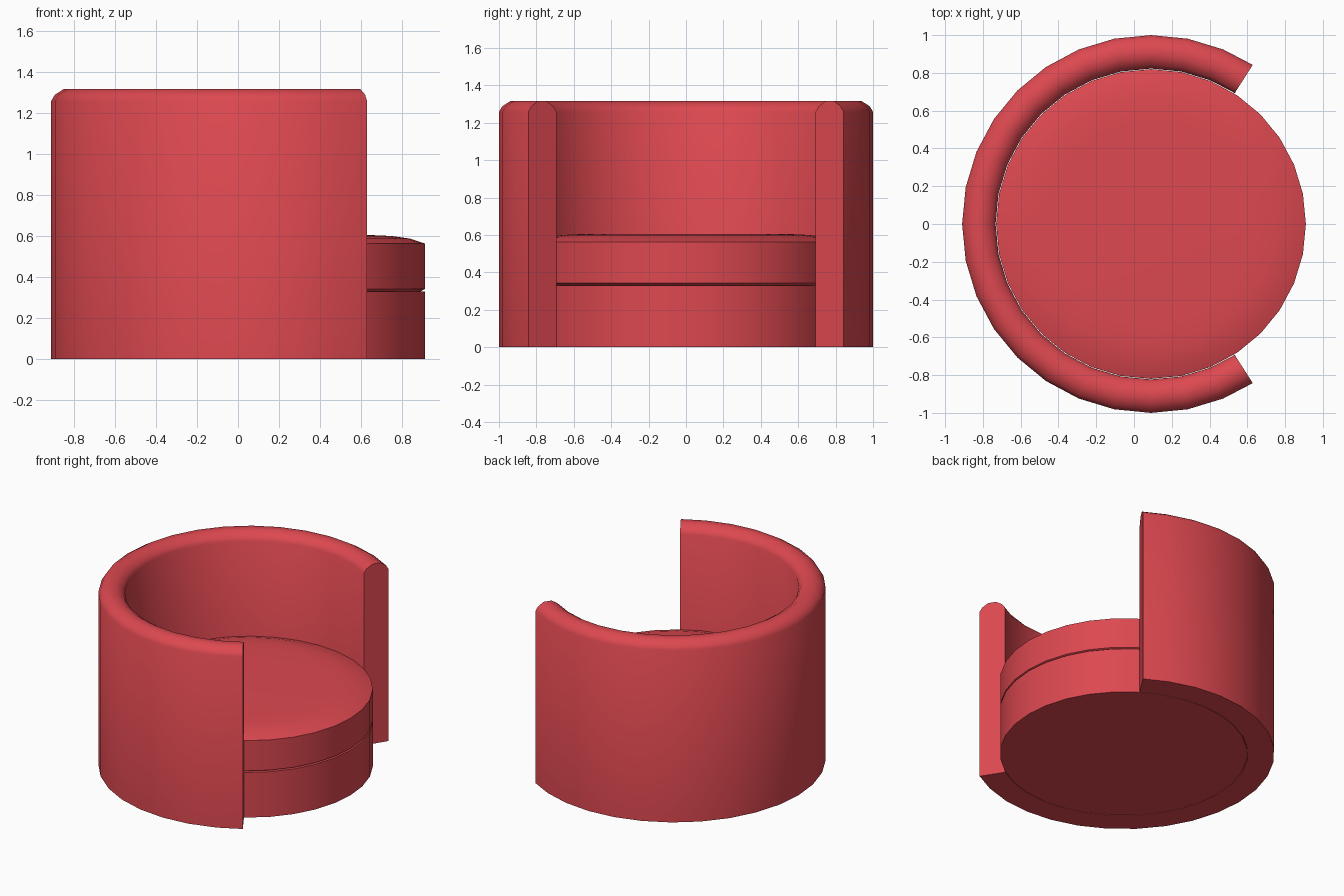
import bpy, bmesh, math

if "Cube" in bpy.data.objects:
    bpy.data.objects.remove(bpy.data.objects["Cube"])

CX = 0.09      # centre of the round plan
STEP = 360 / 32

red = bpy.data.materials.new("red_upholstery")
red.diffuse_color = (0.72, 0.065, 0.08, 1)
red.use_nodes = True
red.node_tree.nodes["Principled BSDF"].inputs["Base Color"].default_value = red.diffuse_color


def lathe(name, profile, angles, closed):
    """Sweep a closed (radius, z) profile through the given angles in degrees."""
    bm = bmesh.new()
    rings = []
    for a in angles:
        c, s = math.cos(math.radians(a)), math.sin(math.radians(a))
        rings.append([bm.verts.new((CX + r * c, r * s, z)) for r, z in profile])
    n, k = len(rings), len(profile)
    for i in range(n if closed else n - 1):
        a, b = rings[i], rings[(i + 1) % n]
        for j in range(k if not closed else k - 1):
            m = (j + 1) % k
            bm.faces.new((a[j], b[j], b[m], a[m]))
    if closed:   # flat discs on top and bottom
        bm.faces.new([r[0] for r in rings])
        bm.faces.new([r[-1] for r in rings])
    else:        # end faces of the open arc
        bm.faces.new(rings[0])
        bm.faces.new(rings[-1])
    bmesh.ops.recalc_face_normals(bm, faces=bm.faces)
    me = bpy.data.meshes.new(name)
    bm.to_mesh(me)
    bm.free()
    me.materials.append(red)
    ob = bpy.data.objects.new(name, me)
    bpy.context.collection.objects.link(ob)
    bpy.ops.object.select_all(action='DESELECT')
    ob.select_set(True)
    bpy.context.view_layer.objects.active = ob
    bpy.ops.object.shade_smooth_by_angle(angle=math.radians(35))
    return ob


full = [i * STEP for i in range(32)]
arc = [57.4] + [i * STEP for i in range(6, 27)] + [302.6]

# Wraparound back with softened top rim
lathe("wraparound_back",
      [(1.0, 0), (1.0, 1.258), (0.982, 1.288), (0.94, 1.315), (0.885, 1.315),
       (0.842, 1.288), (0.823, 1.258), (0.823, 0)], arc, False)

# Solid round base under the seat
lathe("seat_base", [(0.82, 0), (0.82, 0.33)], full, True)

# Cushion with a rounded upper edge
lathe("seat_cushion",
      [(0.80, 0.33), (0.82, 0.342), (0.82, 0.563), (0.75, 0.587), (0.66, 0.6),
       (0.55, 0.605)], full, True)
